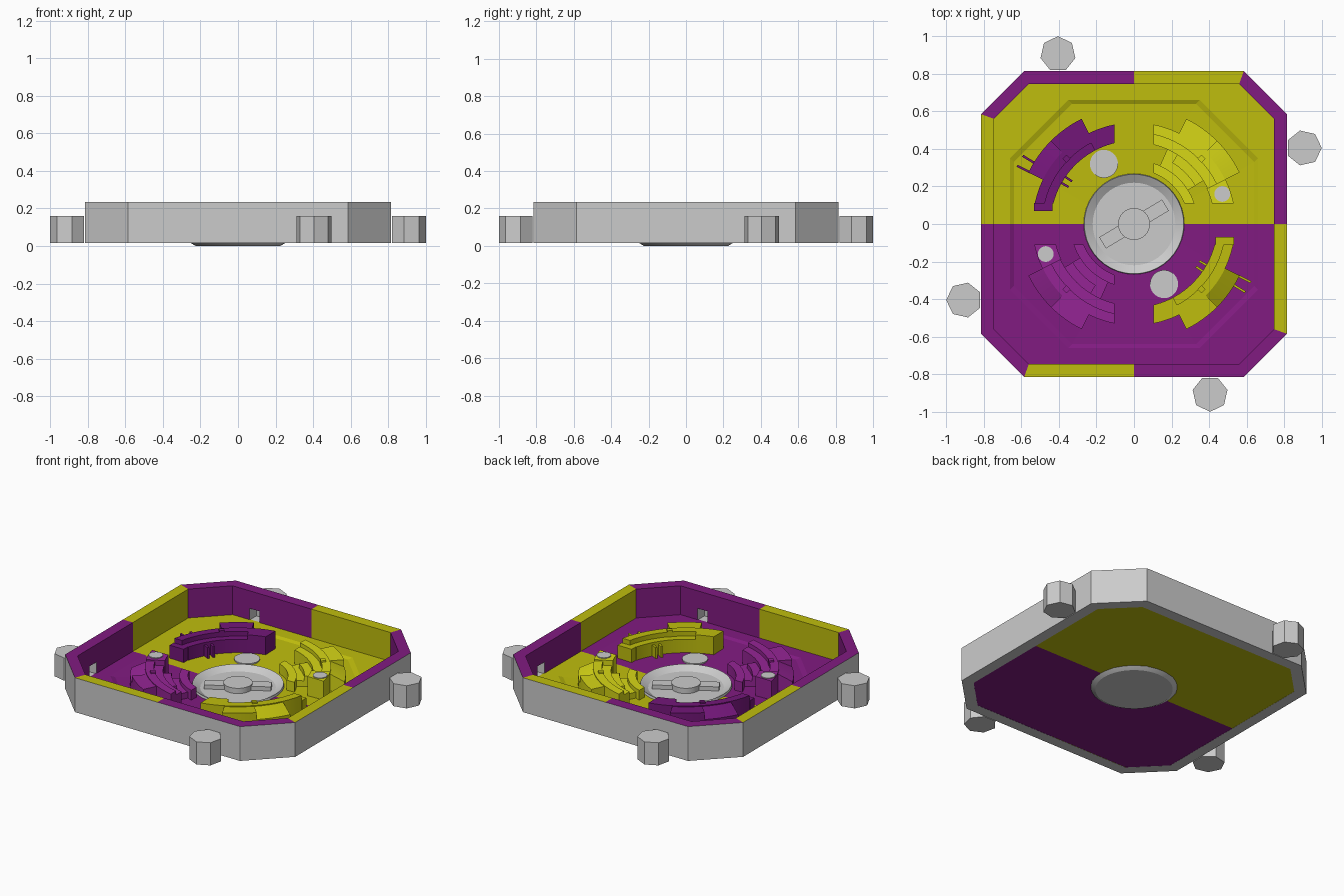
import bpy, bmesh, math
from mathutils import Matrix

if "Cube" in bpy.data.objects:
    bpy.data.objects.remove(bpy.data.objects["Cube"])


def material(name, rgb):
    m = bpy.data.materials.new(name)
    m.diffuse_color = (*rgb, 1)
    m.use_nodes = True
    m.node_tree.nodes["Principled BSDF"].inputs["Base Color"].default_value = m.diffuse_color
    return m


GREY = material("grey", (0.56, 0.56, 0.56))
YELLOW = material("yellow", (0.52, 0.51, 0.004))
PURPLE = material("purple", (0.22, 0.011, 0.22))
BRIGHT_YELLOW = material("bright_yellow", (0.68, 0.68, 0.008))
BRIGHT_PURPLE = material("bright_purple", (0.30, 0.018, 0.30))
DARK_PURPLE = material("dark_purple", (0.17, 0.008, 0.19))


def finish(name, bm, mats=(), smooth=False):
    bmesh.ops.recalc_face_normals(bm, faces=bm.faces)
    me = bpy.data.meshes.new(name)
    bm.to_mesh(me)
    bm.free()
    ob = bpy.data.objects.new(name, me)
    bpy.context.collection.objects.link(ob)
    for m in mats:
        me.materials.append(m)
    if smooth:
        bpy.ops.object.select_all(action='DESELECT')
        ob.select_set(True)
        bpy.context.view_layer.objects.active = ob
        bpy.ops.object.shade_smooth_by_angle(angle=math.radians(30))
    return ob


def octagon(w, c, z):
    """Chamfered square with side midpoints, counter-clockwise from +x."""
    quarter = [(w, 0), (w, c), (c, w)]
    pts = []
    for k in range(4):
        for x, y in quarter:
            for _ in range(k):
                x, y = -y, x
            pts.append((x, y, z))
    return pts


def loft(rings, pick):
    """Closed loop of octagon rings; pick(segment, ring) gives the material slot."""
    bm = bmesh.new()
    vs = [[bm.verts.new(p) for p in octagon(*r)] for r in rings]
    for j in range(len(vs)):
        a, b = vs[j], vs[(j + 1) % len(vs)]
        for i in range(12):
            k = (i + 1) % 12
            bm.faces.new((a[i], a[k], b[k], b[i])).material_index = pick(i, j)
    return bm


def add_box(bm, size, mat):
    bmesh.ops.create_cube(bm, size=1, matrix=mat @ Matrix.Diagonal((*size, 1)))


def lathe(name, profile, x=0, y=0, n=40):
    bm = bmesh.new()
    vs = [bm.verts.new((x + r, y, z)) for r, z in profile]
    es = [bm.edges.new(p) for p in zip(vs, vs[1:])]
    bmesh.ops.spin(bm, geom=vs + es, cent=(x, y, 0), axis=(0, 0, 1),
                   angle=2 * math.pi, steps=n, use_merge=True)
    bmesh.ops.remove_doubles(bm, verts=bm.verts, dist=1e-5)
    return finish(name, bm, (GREY,), True)


# Outer wall: grey outside, coloured rim and inside
wall = finish("wall", loft(
    [(.815, .585, .015), (.815, .585, .235), (.745, .56, .235), (.745, .56, .015)],
    lambda i, j: (1 if i % 3 == 2 else 2) if j in (1, 2) else 0),
    (GREY, YELLOW, PURPLE))

# Windows through the wall beside each post
bm = bmesh.new()
for k in range(4):
    add_box(bm, (.11, .07, .075), Matrix.Rotation(k * math.pi / 2, 4, 'Z')
            @ Matrix.Translation((.775, .405, .085)))
cutter = finish("window_cutter", bm, (GREY,))
cutter.hide_render = True
mod = wall.modifiers.new("windows", 'BOOLEAN')
mod.operation, mod.solver, mod.object = 'DIFFERENCE', 'EXACT', cutter
bpy.context.view_layer.objects.active = wall
bpy.ops.object.modifier_apply(modifier=mod.name)
bpy.data.objects.remove(cutter)

# Two-colour dished floor
finish("floor", loft(
    [(.75, .56, .016), (.75, .56, .05), (.66, .35, .05), (.64, .33, .04),
     (.242, .1, .03), (.235, .1, .016)],
    lambda i, j: 0 if i < 6 else 1), (YELLOW, PURPLE))

# Seven-sided posts, one vertex pointing away from the tray
for k in range(4):
    bm = bmesh.new()
    ring = [bm.verts.new((.905 + .095 * math.cos(2 * math.pi * i / 7),
                          .405 + .095 * math.sin(2 * math.pi * i / 7), .015)) for i in range(7)]
    base = bm.faces.new(ring)
    top = bmesh.ops.extrude_face_region(bm, geom=[base], use_keep_orig=True)["geom"]
    for v in top:
        if isinstance(v, bmesh.types.BMVert):
            v.co.z = .16
    bm.transform(Matrix.Rotation(k * math.pi / 2, 4, 'Z'))
    finish(f"post_{k + 1}", bm)

# Centre dish, hub and crossbar
lathe("dish", [(0, .018), (.22, .018), (.265, .045), (.268, .03), (.25, .015), (.225, 0), (0, 0)])
lathe("hub", [(0, .052), (.085, .052), (.085, .01), (0, .01)])
bm = bmesh.new()
add_box(bm, (.39, .07, .032), Matrix.Rotation(math.radians(31), 4, 'Z') @ Matrix.Translation((0, 0, .028)))
finish("crossbar", bm, (GREY,))


def sector(bm, r0, r1, z, a0=None, a1=None, cx=.105, cy=.11, z_out=None, n=14):
    """Solid arc about the origin; open ends are trimmed square at y=cy and x=cx."""
    z_out = z if z_out is None else z_out
    rows = []
    for i in range(n + 1):
        row = []
        for r, h in ((r0, .02), (r1, .02), (r1, z_out), (r0, z)):
            lo = math.asin(cy / r) if a0 is None else math.radians(a0)
            hi = math.acos(cx / r) if a1 is None else math.radians(a1)
            a = lo + (hi - lo) * i / n
            row.append(bm.verts.new((r * math.cos(a), r * math.sin(a), h)))
        rows.append(row)
    for p, q in zip(rows, rows[1:]):
        for j in range(4):
            bm.faces.new((p[j], p[(j + 1) % 4], q[(j + 1) % 4], q[j]))
    bm.faces.new(rows[0])
    bm.faces.new(rows[-1])


def polar(r, deg, z):
    return Matrix.Rotation(math.radians(deg), 4, 'Z') @ Matrix.Translation((r, 0, z))


def outer_bracket(bm):
    # thickened back of each arc, the second half sloping away
    sector(bm, .538, .626, .145, 45, 63.5, n=6)
    sector(bm, .538, .626, .145, 26, 45, z_out=.10, n=6)
    add_box(bm, (.03, .03, .05), polar(.5, 44, .135))


def grooved_arc(bm):
    sector(bm, .488, .54, .15)
    sector(bm, .443, .49, .15, a0=62, n=5)
    sector(bm, .443, .49, .12, a1=62)
    add_box(bm, (.10, .042, .10), Matrix.Translation((.483, .09, .07)))
    outer_bracket(bm)
    for deg in (29.5, 34.5):
        add_box(bm, (.07, .012, .07), polar(.435, deg, .07))
        add_box(bm, (.08, .012, .04), polar(.655, deg - 3, .06))


def stepped_arc(bm):
    sector(bm, .488, .54, .15)
    sector(bm, .435, .49, .125)
    outer_bracket(bm)
    # inner rail and the deck joining it to the arc
    sector(bm, .29, .34, .095)
    sector(bm, .335, .44, .07, 32, 66)
    sector(bm, .385, .44, .10, 32, 58)
    # raised arc end carrying the round cap
    sector(bm, .43, .542, .158, a1=26, n=5)


# Arc clusters: one in each quadrant, opposite pairs swap colours
for name, build, sx, sy, mat in (
        ("grooved_arc_back", grooved_arc, -1, 1, DARK_PURPLE),
        ("grooved_arc_front", grooved_arc, 1, -1, YELLOW),
        ("stepped_arc_back", stepped_arc, 1, 1, BRIGHT_YELLOW),
        ("stepped_arc_front", stepped_arc, -1, -1, BRIGHT_PURPLE)):
    bm = bmesh.new()
    build(bm)
    bm.transform(Matrix.Diagonal((sx, sy, 1, 1)))
    finish(name, bm, (mat,), True)

# Grey round pads on the floor and caps on the arc ends
for s, side in ((1, "back"), (-1, "front")):
    lathe(f"pad_{side}", [(0, .04), (.075, .04), (.075, .025), (0, .025)], -.16 * s, .32 * s, 24)
    lathe(f"cap_{side}", [(0, .163), (.042, .163), (.042, .15), (0, .15)], .47 * s, .16 * s, 20)
